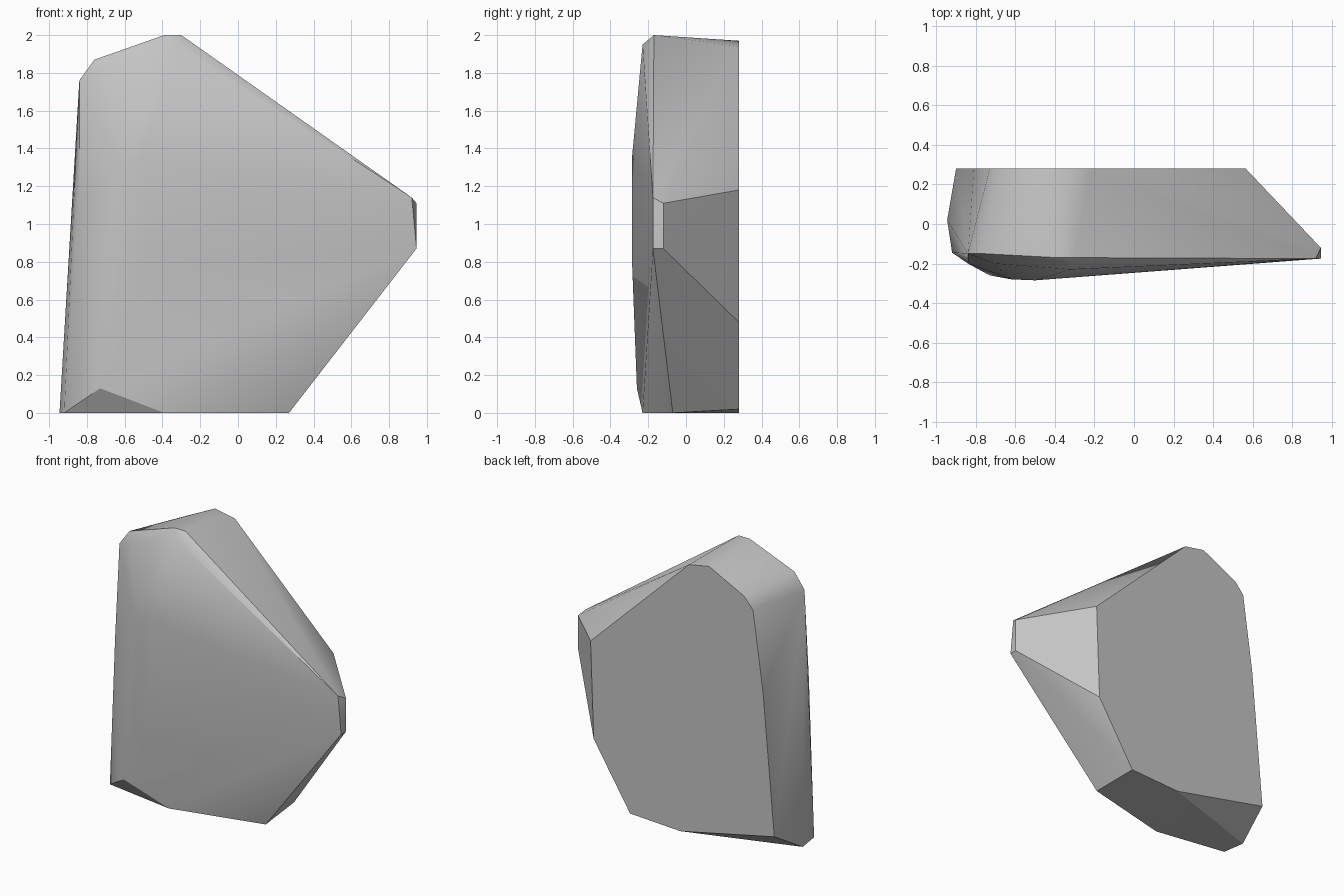
import bpy
import bmesh
import math

# Remove the default object
default_cube = bpy.data.objects.get("Cube")
if default_cube:
    bpy.data.objects.remove(default_cube, do_unlink=True)


def make_material(name, value):
    """Create a plain grey material with a matching viewport colour."""
    material = bpy.data.materials.new(name)
    material.use_nodes = True
    colour = (value, value, value, 1)
    material.diffuse_color = colour
    shader = material.node_tree.nodes["Principled BSDF"]
    shader.inputs["Base Color"].default_value = colour
    shader.inputs["Roughness"].default_value = 1
    return material


# Flat back outline, as x and z
back_depth = 0.28
back_outline = [
    (-0.15, 0), (0.25, 0.02), (0.54, 0.48), (0.565, 1.18), (-0.22, 1.94),
    (-0.38, 1.97), (-0.66, 1.83), (-0.73, 1.75), (-0.81, 1.18), (-0.9, 0.16),
]
back_points = [(x, back_depth, z) for x, z in back_outline]

# Resting base, as x and y
base_outline = [(0.27, -0.07), (-0.39, -0.23), (-0.92, -0.145), (-0.945, 0.02)]
base_points = [(x, y, 0) for x, y in base_outline]

# Chipped tip on the left side
tip_points = [
    (0.92, -0.175, 1.14), (0.945, -0.12, 1.11),
    (0.945, -0.175, 0.87), (0.945, -0.12, 0.87),
]

# Crown ridge, with the worn edge in front of it
crown_points = [
    (-0.3, -0.17, 2), (-0.39, -0.17, 2), (-0.76, -0.15, 1.87),
    (-0.84, -0.15, 1.76), (-0.32, -0.23, 1.95), (-0.71, -0.2, 1.82),
]

# Bulging front and the worn right-hand edge
front_points = [
    (-0.84, -0.2, 1.1), (-0.73, -0.26, 0.13),
    (-0.62, -0.28, 0.78), (-0.62, -0.28, 1.3),
    (-0.5, -0.285, 0.78), (-0.5, -0.285, 1.36),
]


def build_stone(name, points, material):
    """Wrap the chipped corners in one closed convex surface."""
    mesh = bpy.data.meshes.new(name)
    bm = bmesh.new()
    for point in points:
        bm.verts.new(point)
    hull = bmesh.ops.convex_hull(bm, input=list(bm.verts))
    spare = {
        item
        for item in hull["geom_interior"] + hull["geom_unused"]
        if isinstance(item, bmesh.types.BMVert)
    }
    bmesh.ops.delete(bm, geom=list(spare), context="VERTS")

    # Join the triangles of truly flat faces
    bmesh.ops.dissolve_limit(
        bm, angle_limit=math.radians(1),
        verts=list(bm.verts), edges=list(bm.edges),
    )
    bmesh.ops.recalc_face_normals(bm, faces=list(bm.faces))
    bm.to_mesh(mesh)
    bm.free()

    mesh.materials.append(material)
    stone = bpy.data.objects.new(name, mesh)
    bpy.context.collection.objects.link(stone)
    return stone


stone_grey = make_material("stone grey", 0.55)
rock = build_stone(
    "rock",
    back_points + base_points + tip_points + crown_points + front_points,
    stone_grey,
)

# Soft worn faces, crisp chipped edges
bpy.ops.object.select_all(action="DESELECT")
rock.select_set(True)
bpy.context.view_layer.objects.active = rock
bpy.ops.object.shade_smooth_by_angle(angle=math.radians(30))
